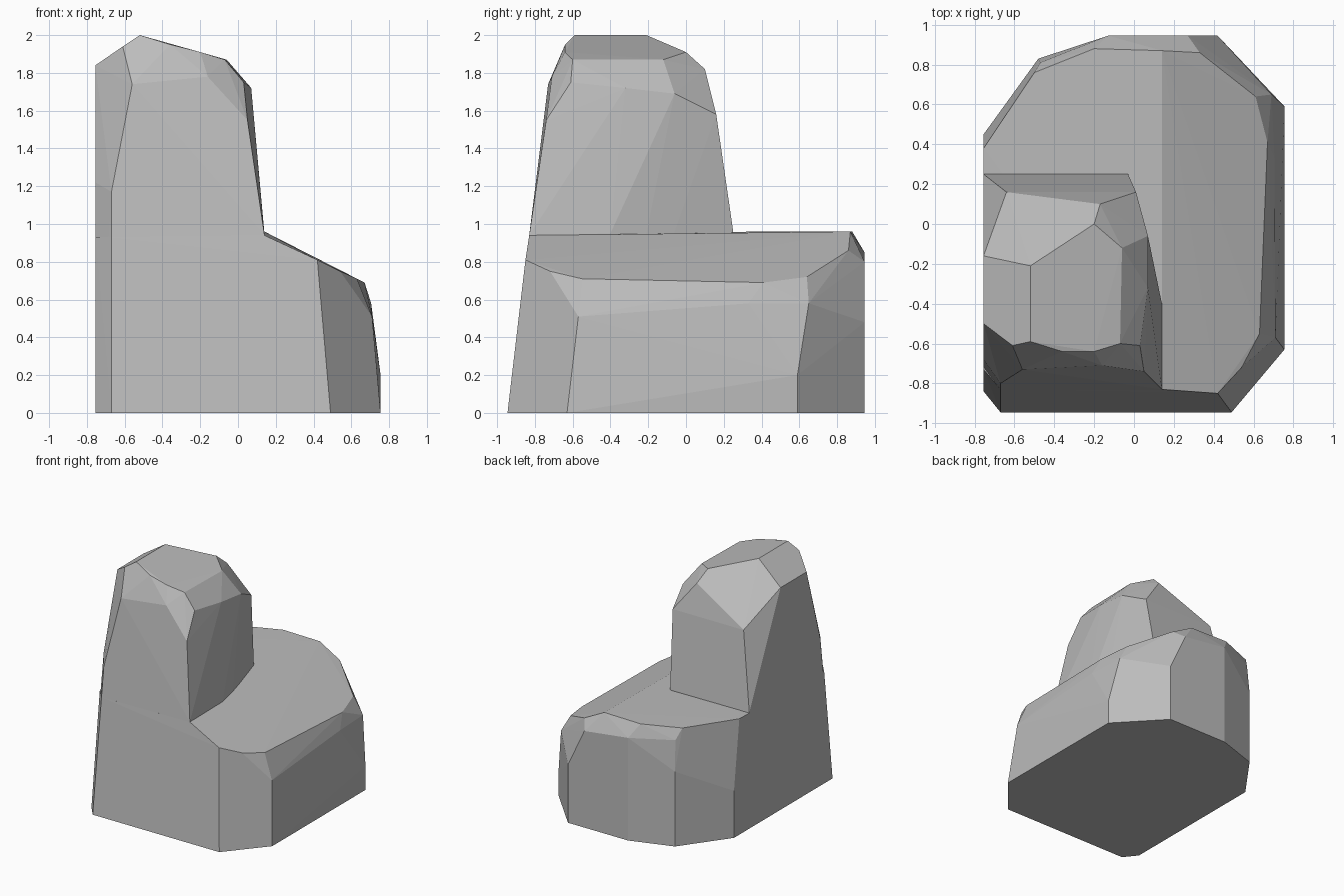
import bpy
import bmesh

# Remove the default object
default = bpy.data.objects.get("Cube")
if default:
    bpy.data.objects.remove(default, do_unlink=True)

# One plain stone colour
stone = bpy.data.materials.new("stone_grey")
stone.use_nodes = True
stone.diffuse_color = (.5, .5, .5, 1)
stone.node_tree.nodes["Principled BSDF"].inputs["Base Color"].default_value = (.5, .5, .5, 1)


def faceted_block(name, *corner_groups):
    """Wrap a faceted convex stone around groups of corner points."""
    bm = bmesh.new()
    for group in corner_groups:
        for corner in group:
            bm.verts.new(corner)
    result = bmesh.ops.convex_hull(bm, input=bm.verts[:])
    spare = set(result["geom_interior"]) | set(result["geom_unused"])
    loose = [v for v in spare if isinstance(v, bmesh.types.BMVert) and v.is_valid]
    bmesh.ops.delete(bm, geom=loose, context="VERTS")
    bmesh.ops.dissolve_limit(bm, angle_limit=.01, verts=bm.verts[:], edges=bm.edges[:])
    bmesh.ops.recalc_face_normals(bm, faces=bm.faces[:])
    mesh = bpy.data.meshes.new(name)
    bm.to_mesh(mesh)
    bm.free()
    mesh.materials.append(stone)
    block = bpy.data.objects.new(name, mesh)
    bpy.context.collection.objects.link(block)
    return block


# Broad lower stone: footprint, side chamfers, then the sloping top
footprint = [(x, y, 0) for x, y in (
    (-.67, -.945), (.49, -.945), (.755, -.63), (.755, .59), (.42, .945),
    (-.13, .945), (-.48, .83), (-.755, .45), (-.755, -.84))]
side_corners = [
    (.71, -.57, .51), (.705, .33, .58), (.755, .59, .2), (.69, .65, .58),
    (.42, .945, .48), (.27, .945, .8), (-.13, .945, .85),
    (-.48, .83, .62), (-.47, .81, .87), (-.755, .45, .39)]
slope_rim = [
    (.14, -.83, .94), (.42, -.85, .81), (.54, -.72, .75), (.63, -.55, .71),
    (.67, .41, .69), (.61, .64, .72), (.33, .86, .86)]
flat_rim = [
    (.14, .87, .96), (-.2, .88, .96), (-.5, .76, .96),
    (-.755, .38, .96), (-.755, -.73, .93), (-.67, -.83, .93)]
base = faceted_block("base_stone", footprint, side_corners, slope_rim, flat_rim)

# Tall upper stone: foot, shoulders, then the crown
foot = [
    (-.67, -.945, 0), (-.755, -.84, 0), (.14, -.94, 0), (.14, -.4, 0),
    (-.755, .25, 0), (.14, -.83, .94), (.14, -.4, .95),
    (-.03, .25, .96), (-.755, .25, .96)]
shoulders = [
    (-.67, -.8, 1.17), (-.755, -.68, 1.22), (-.56, -.73, 1.74),
    (-.16, -.71, 1.78), (.05, -.74, 1.55), (.03, -.61, 1.75),
    (.07, -.32, 1.72), (.07, -.06, 1.69), (.01, .16, 1.58),
    (-.64, .16, 1.58)]
crown = [
    (-.755, -.5, 1.84), (-.61, -.61, 1.94), (-.52, -.59, 2), (-.36, -.64, 1.95),
    (-.2, -.64, 1.91), (-.07, -.6, 1.87), (-.06, -.12, 1.87),
    (-.17, .1, 1.82), (-.2, 0, 1.91), (-.52, -.21, 2), (-.755, -.16, 1.84)]
tower = faceted_block("tower_stone", foot, shoulders, crown)

# Fuse both stones into a single outcrop
fuse = base.modifiers.new("fuse", "BOOLEAN")
fuse.operation = "UNION"
fuse.solver = "EXACT"
fuse.object = tower
bpy.context.view_layer.objects.active = base
base.select_set(True)
bpy.ops.object.modifier_apply(modifier=fuse.name)
bpy.data.objects.remove(tower, do_unlink=True)
base.name = "rock_outcrop"
